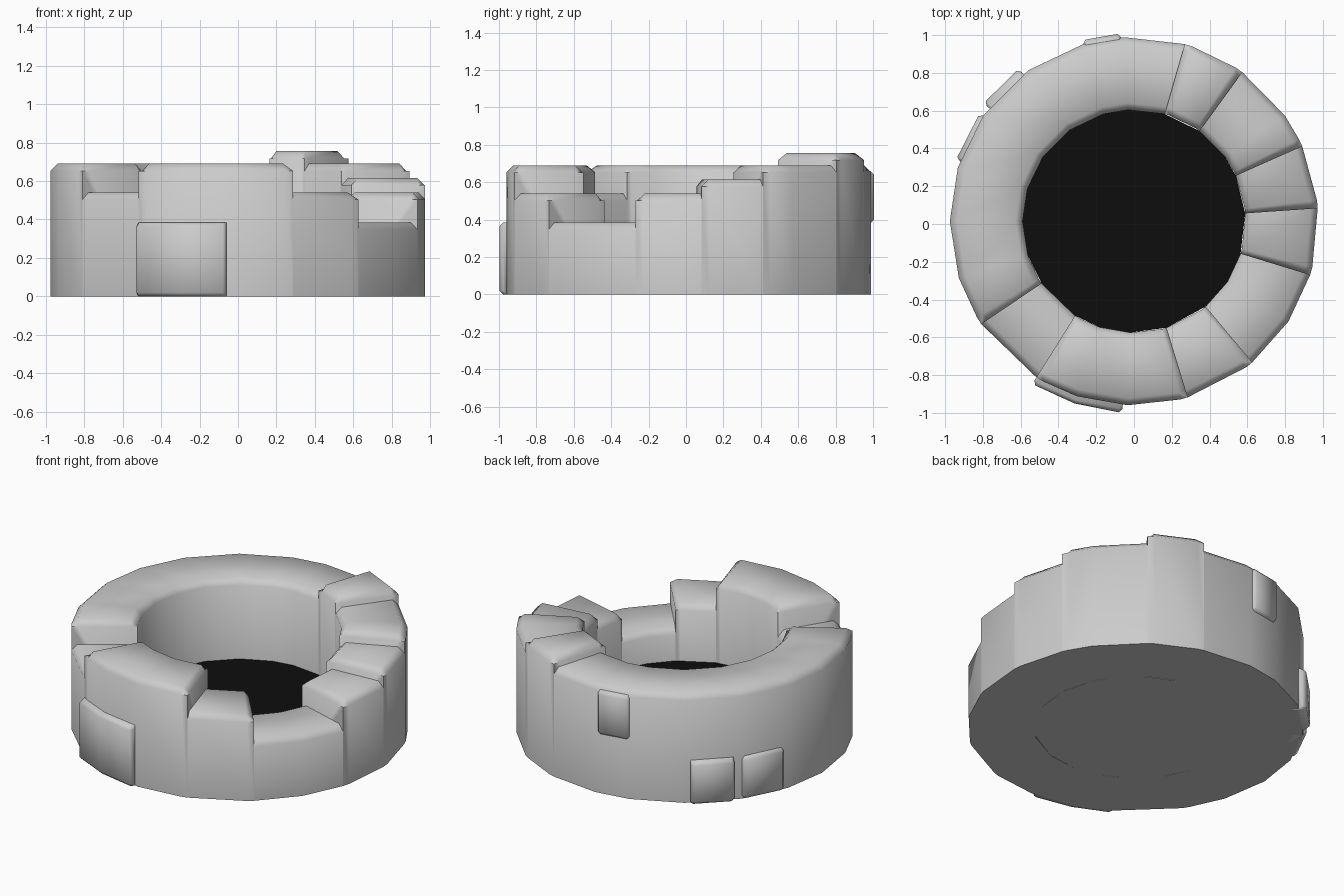
import bpy, bmesh
from math import radians, cos, sin

cube = bpy.data.objects.get("Cube")
if cube:
    bpy.data.objects.remove(cube)

OUTER, INNER, CH, CY = 0.975, 0.59, 0.037, 0.015


def material(name, value):
    m = bpy.data.materials.new(name)
    m.use_nodes = True
    color = (value, value, value, 1)
    m.diffuse_color = color
    m.node_tree.nodes["Principled BSDF"].inputs["Base Color"].default_value = color
    return m


stone_grey = material("stone grey", 0.6)
deep_black = material("deep black", 0.004)


def finish(bm, name, mat, smooth=62):
    bmesh.ops.recalc_face_normals(bm, faces=bm.faces)
    mesh = bpy.data.meshes.new(name)
    bm.to_mesh(mesh)
    bm.free()
    mesh.materials.append(mat)
    ob = bpy.data.objects.new(name, mesh)
    bpy.context.collection.objects.link(ob)
    bpy.ops.object.select_all(action='DESELECT')
    ob.select_set(True)
    bpy.context.view_layer.objects.active = ob
    bpy.ops.object.shade_smooth_by_angle(angle=radians(smooth))
    return ob


def sweep(name, sections, mat):
    """Closed solid through (angle, [(radius, z), ...]) sections."""
    bm = bmesh.new()
    loops = [[bm.verts.new((r * cos(radians(a)), r * sin(radians(a)) + CY, z))
              for r, z in prof] for a, prof in sections]
    for p, q in zip(loops, loops[1:]):
        n = len(p)
        for i in range(n):
            j = (i + 1) % n
            bm.faces.new((p[i], p[j], q[j], q[i]))
    bm.faces.new(loops[0])
    bm.faces.new(loops[-1])
    return finish(bm, name, mat)


def stone_profile(h, top):
    low = h - CH
    return [(OUTER, 0), (OUTER, low), (OUTER - CH, top),
            (INNER + CH, top), (INNER, low), (INNER, 0)]


def stone(name, angles, h, chamfer_start, chamfer_end):
    sections = [(a, stone_profile(h, h)) for a in angles]
    if chamfer_start:
        sections[0] = (angles[0], stone_profile(h, h - CH))
        sections.insert(1, (angles[0] - 2.5, stone_profile(h, h)))
    if chamfer_end:
        sections[-1] = (angles[-1], stone_profile(h, h - CH))
        sections.insert(-1, (angles[-1] + 2.5, stone_profile(h, h)))
    sweep(name, sections, stone_grey)


# Wall stones, clockwise from the back: corner angles and top height
stones = [
    ("highest_stone", [74, 54], 0.755),
    ("step_stone_upper", [54, 35, 24], 0.69),
    ("step_stone_middle", [24, 4], 0.615),
    ("step_stone_lower", [4, -17], 0.54),
    ("lowest_stone", [-17, -33, -50], 0.385),
    ("front_low_stone", [-50, -73], 0.54),
    ("front_tall_stone", [-73, -92, -108, -122], 0.69),
    ("side_low_stone", [-122, -146], 0.54),
    ("back_wall", [-146, -162, -180, -197, -215, -235, -254, -267, -286], 0.69),
]
for i, (name, angles, h) in enumerate(stones):
    before = stones[i - 1][2]
    after = stones[(i + 1) % len(stones)][2]
    stone(name, angles, h, before < h, after < h)

# Floor core and the dark surface inside the ring
corners = [a for s in stones for a in s[1][:-1]]


def disc(name, z, mat, depth=0):
    bm = bmesh.new()
    f = bm.faces.new([bm.verts.new((INNER * cos(radians(a)),
                                    INNER * sin(radians(a)) + CY, z))
                      for a in reversed(corners)])
    if depth:
        ext = bmesh.ops.extrude_face_region(bm, geom=[f], use_keep_orig=True)
        for v in ext["geom"]:
            if isinstance(v, bmesh.types.BMVert):
                v.co.z += depth
    finish(bm, name, mat, 30)


disc("floor_core", 0, stone_grey, 0.17)
disc("dark_surface", 0.18, deep_black)


# Raised facing stones on the outside of the wall
def facing(name, angles, z0, z1, r, c=0.02):
    def prof(rad):
        return [(0.9, z0), (rad - c, z0), (rad, z0 + c),
                (rad, z1 - c), (rad - c, z1), (0.9, z1)]
    start, end = angles[0], angles[-1]
    sections = [(start, prof(r - c)), (start - 1, prof(r))]
    sections += [(a, prof(r)) for a in angles[1:-1]]
    sections += [(end + 1, prof(r)), (end, prof(r - c))]
    sweep(name, sections, stone_grey)


facing("front_facing_stone", [-93.5, -108, -122], 0, 0.385, 1.015)
facing("back_facing_stone", [106, 94], 0.38, 0.66, 0.995)
facing("side_facing_stone_back", [142, 127], 0, 0.27, 1.01)
facing("side_facing_stone_front", [161, 145], 0, 0.27, 0.995)
